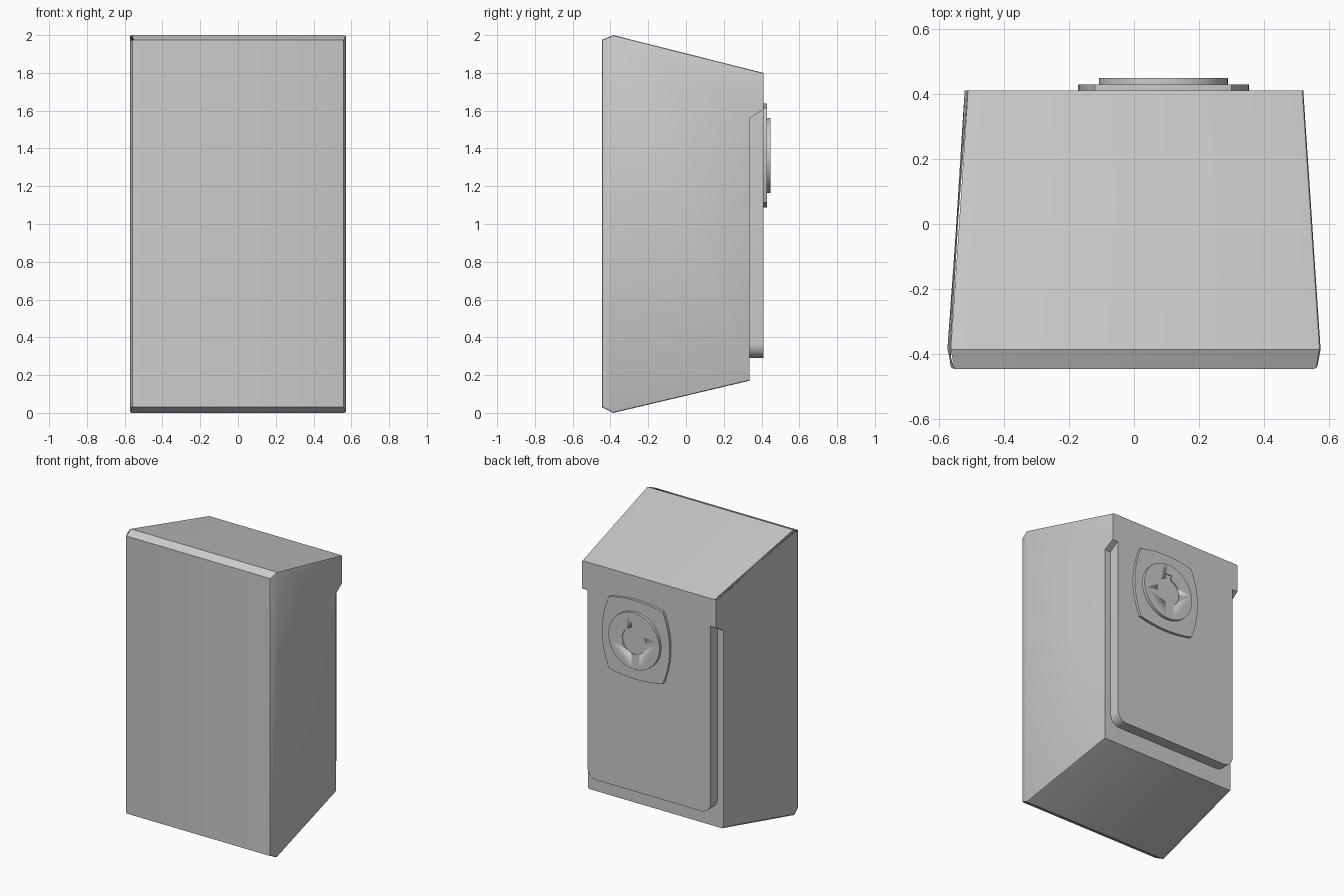
import bpy, bmesh
from math import sin, cos, pi, asin, atan2, hypot

if "Cube" in bpy.data.objects:
    bpy.data.objects.remove(bpy.data.objects["Cube"])


def finish(name, bm, smooth=True):
    bmesh.ops.recalc_face_normals(bm, faces=bm.faces)
    me = bpy.data.meshes.new(name)
    bm.to_mesh(me)
    bm.free()
    ob = bpy.data.objects.new(name, me)
    bpy.context.collection.objects.link(ob)
    bpy.context.view_layer.objects.active = ob
    bpy.ops.object.select_all(action='DESELECT')
    ob.select_set(True)
    if smooth:
        bpy.ops.object.shade_smooth_by_angle(angle=0.5)
    return ob


def prism(name, outline, y0, y1):
    """Extrude an (x, z) outline from y0 to y1."""
    bm = bmesh.new()
    a = [bm.verts.new((x, y0, z)) for x, z in outline]
    b = [bm.verts.new((x, y1, z)) for x, z in outline]
    bm.faces.new(a)
    bm.faces.new(b[::-1])
    n = len(outline)
    for i in range(n):
        j = (i + 1) % n
        bm.faces.new((a[i], a[j], b[j], b[i]))
    return finish(name, bm)


def arc(cx, cz, r, a0, a1, n):
    return [(cx + r * cos(a0 + (a1 - a0) * i / n), cz + r * sin(a0 + (a1 - a0) * i / n))
            for i in range(n + 1)]


# Tapered box with an overhanging upper back: (y, z, half width)
profile = [(-.445, .03, .562), (-.385, 0, .573), (.335, .17, .525), (.335, 1.56, .525),
           (.41, 1.605, .52), (.41, 1.8, .52), (-.385, 2, .573), (-.445, 1.975, .562)]
bm = bmesh.new()
L = [bm.verts.new((-w, y, z)) for y, z, w in profile]
R = [bm.verts.new((w, y, z)) for y, z, w in profile]
for i in range(8):
    j = (i + 1) % 8
    bm.faces.new((L[i], L[j], R[j], R[i]))
for s in (L, R):
    bm.faces.new(s[1:7])
    bm.faces.new((s[0], s[1], s[6], s[7]))
soft = [bm.edges.get((s[i], s[j])) for s in (L, R)
        for i, j in ((0, 1), (1, 2), (5, 6), (6, 7), (7, 0))]
bmesh.ops.bevel(bm, geom=soft, offset=.01, segments=2, profile=.5, affect='EDGES',
                clamp_overlap=True)
finish("box_body", bm)

# Raised back panel with rounded lower corners
w, r, zb = .478, .075, .29
panel = (arc(-w + r, zb + r, r, pi, 1.5 * pi, 8) + arc(w - r, zb + r, r, 1.5 * pi, 2 * pi, 8)
         + [(w, 1.605), (-w, 1.605)])
prism("back_panel", panel, .32, .41)

# Lock plate: four bulging sides meeting in corners
CX, CZ = .09, 1.363
corners = [(.21, -.25), (.21, .25), (-.21, .25), (-.21, -.25)]
plate = []
for i, (x0, z0) in enumerate(corners):
    x1, z1 = corners[(i + 1) % 4]
    bulge = .0525 if i % 2 == 0 else .026
    dx, dz = x1 - x0, z1 - z0
    ln = hypot(dx, dz)
    for k in range(12):
        t = k / 12
        b = bulge * 4 * t * (1 - t)
        plate.append((CX + x0 + dx * t + dz / ln * b, CZ + z0 + dz * t - dx / ln * b))
prism("lock_plate", plate, .40, .428)

# Lock disc with a shallow notched keyhole
disc = prism("lock_disc", arc(CX, CZ, .198, 0, 2 * pi * 63 / 64, 63), .42, .448)
h, kr = .025, .092
a = asin(h / kr)
key = arc(CX, CZ, kr, pi / 2 + a, pi / 2 + 2 * pi - a, 40)
key += [(CX + h, CZ + .125), (CX - h, CZ + .125)]
cutter = prism("keyhole_cutter", key, .442, .5)
cutter.hide_render = True
cutter.hide_set(True)
m = disc.modifiers.new("keyhole", 'BOOLEAN')
m.operation = 'DIFFERENCE'
m.solver = 'EXACT'
m.object = cutter
